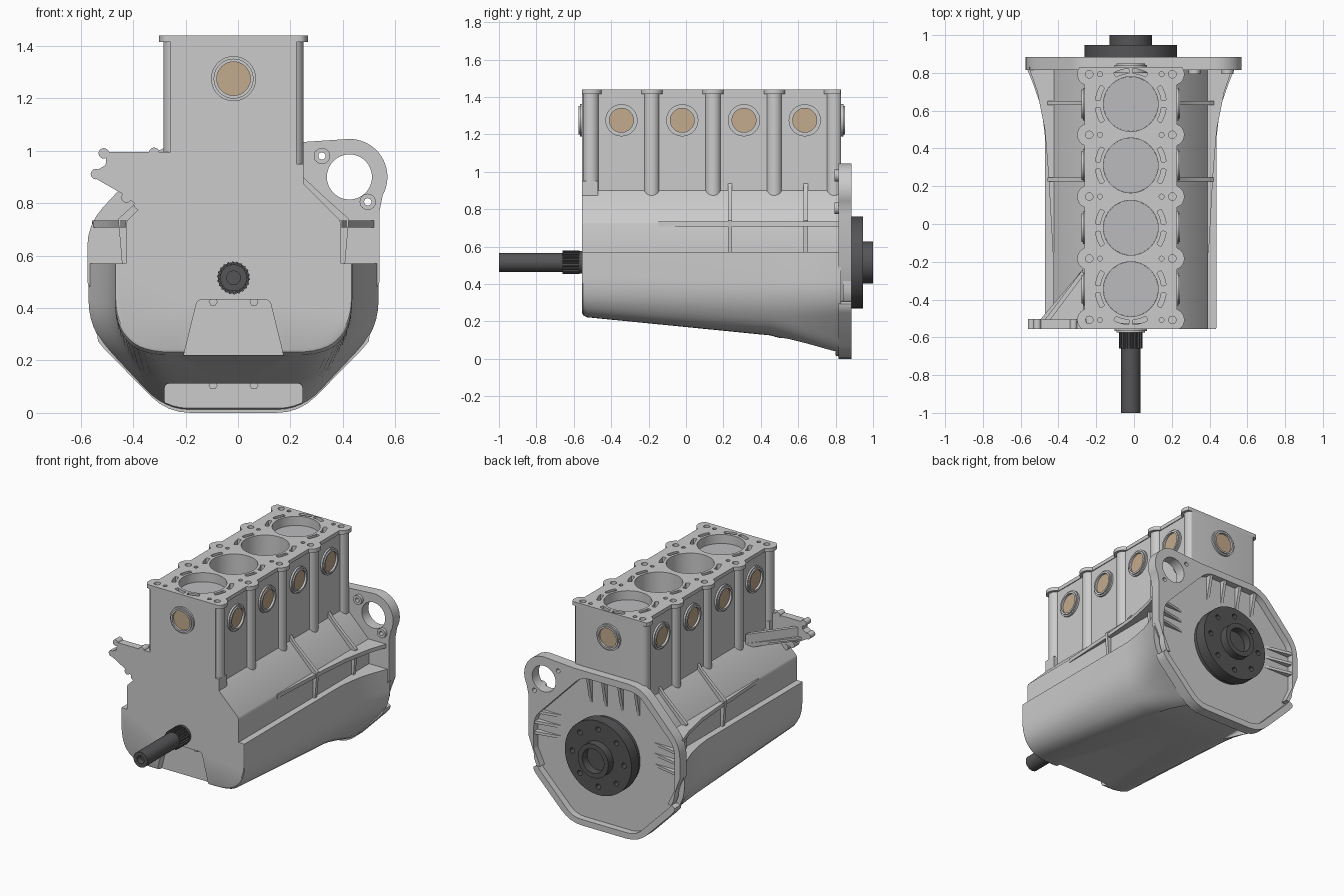
import bpy, bmesh
from math import sin, cos, pi, acos, radians
from mathutils import Matrix, Vector

if "Cube" in bpy.data.objects:
    bpy.data.objects.remove(bpy.data.objects["Cube"])

C = -0.017                      # engine centre line in x
BORES = [-0.345, -0.02, 0.31, 0.635]
BUMPS = [-0.508, -0.183, 0.145, 0.472, 0.793]
Y0, Y1 = -0.555, 0.83
CRANK = (C, 0.515)


def material(name, col):
    m = bpy.data.materials.new(name)
    m.diffuse_color = (*col, 1)
    m.use_nodes = True
    m.node_tree.nodes["Principled BSDF"].inputs["Base Color"].default_value = m.diffuse_color
    return m


DARK = material("dark_steel", (0.09, 0.09, 0.095))
TAN = material("tan_plug", (0.55, 0.40, 0.27))
PISTON = material("piston_alloy", (0.5, 0.5, 0.52))
AXES = {'x': Matrix(((0, 0, 1), (1, 0, 0), (0, 1, 0))),
        'y': Matrix(((1, 0, 0), (0, 0, -1), (0, 1, 0))),
        'z': Matrix.Identity(3)}


def finish(name, me, mat=None):
    bm = bmesh.new()
    bm.from_mesh(me)
    bmesh.ops.remove_doubles(bm, verts=bm.verts, dist=1e-5)
    bmesh.ops.recalc_face_normals(bm, faces=bm.faces)
    bm.to_mesh(me)
    bm.free()
    ob = bpy.data.objects.new(name, me)
    bpy.context.collection.objects.link(ob)
    if mat:
        me.materials.clear()
        me.materials.append(mat)
    return ob


def plate(name, loops, lo, hi, axis, mat=None):
    """Extrude an outline (first loop) with holes (other loops) from lo to hi along axis."""
    cu = bpy.data.curves.new(name, 'CURVE')
    cu.dimensions, cu.fill_mode, cu.extrude = '2D', 'BOTH', (hi - lo) / 2
    for lp in loops:
        sp = cu.splines.new('POLY')
        sp.points.add(len(lp) - 1)
        for p, (u, v) in zip(sp.points, lp):
            p.co = (u, v, 0, 1)
        sp.use_cyclic_u = True
    tmp = bpy.data.objects.new("tmp", cu)
    bpy.context.collection.objects.link(tmp)
    bpy.context.view_layer.update()
    me = bpy.data.meshes.new_from_object(tmp.evaluated_get(bpy.context.evaluated_depsgraph_get()))
    bpy.data.objects.remove(tmp)
    shift = Vector([(lo + hi) / 2 if a == axis else 0 for a in 'xyz'])
    me.transform(Matrix.Translation(shift) @ AXES[axis].to_4x4())
    return finish(name, me, mat)


def circle(c, r, n=32):
    return [(c[0] + r * cos(2 * pi * i / n), c[1] + r * sin(2 * pi * i / n)) for i in range(n)]


def rounded(pts, r, n=4, closed=True):
    out = []
    for i, p in enumerate(pts):
        if not closed and i in (0, len(pts) - 1):
            out.append(p)
            continue
        p, a, b = Vector(p), Vector(pts[i - 1]), Vector(pts[(i + 1) % len(pts)])
        s = p + (a - p).normalized() * min(r, (a - p).length * .45)
        e = p + (b - p).normalized() * min(r, (b - p).length * .45)
        for k in range(n + 1):
            t = k / n
            out.append(tuple(s * (1 - t) ** 2 + p * 2 * t * (1 - t) + e * t * t))
    return out


def mirrored(half):
    return [(C + u, v) for u, v in half] + [(C - u, v) for u, v in reversed(half)]


def cut(ob, cutter):
    m = ob.modifiers.new("cut", 'BOOLEAN')
    m.operation, m.object, m.solver = 'DIFFERENCE', cutter, 'EXACT'
    bpy.context.view_layer.objects.active = ob
    bpy.ops.object.modifier_apply(modifier=m.name)
    bpy.data.objects.remove(cutter)


# Cylinder block and deck: scalloped outline with bores, coolant slots and bolt holes
def scalloped(wall, r, centre=0.224):
    a = acos((wall - centre) / r)
    half = [(wall, Y0)]
    for y in BUMPS:
        for k in range(13):
            t = -a + 2 * a * k / 12
            half.append((centre + r * cos(t), min(max(y + r * sin(t), Y0), Y1)))
    return mirrored(half + [(wall, Y1)])


def slot(y, deg):
    arc = [(R, deg + d) for R, ds in ((0.188, range(-13, 14, 2)), (0.163, range(13, -14, -2))) for d in ds]
    return rounded([(C + R * cos(radians(d)), y + R * sin(radians(d))) for R, d in arc], 0.008, 1)


holes = [circle((C, y), 0.145, 64) for y in BORES]
for y in BORES:
    holes += [slot(y, d) for d in (19, -19, 161, 199)]
holes += [slot(BORES[0], d) for d in (254, 286)] + [slot(BORES[3], d) for d in (74, 106)]
for y in BUMPS:
    for s in (-1, 1):
        holes += [circle((C + s * 0.22, y), 0.02, 16), circle((C + s * 0.163, y), 0.013, 12)]
plate("cylinder_block", [scalloped(0.24, 0.043)] + holes, 0.86, 1.416, 'z')
plate("deck", [scalloped(0.245, 0.06)] + holes, 1.415, 1.44, 'z')
for i, y in enumerate(BORES):
    plate("piston", [circle((C, y), 0.1445, 64)], 0.87, 1.38 if i in (0, 3) else 1.1, 'z', PISTON)


# Core plugs with raised rims
def plug(c, face, out, axis):
    def span(d):
        return sorted((face - out * 0.03, face + out * d))
    plate("plug_rim", [circle(c, 0.086, 40), circle(c, 0.064, 40)], *span(0.012), axis)
    plate("plug_lip", [circle(c, 0.076, 40), circle(c, 0.064, 40)], *span(0.02), axis)
    plate("core_plug", [circle(c, 0.065, 40)], *span(0.006), axis, TAN)


for y in BORES:
    for s in (-1, 1):
        plug((y, 1.275), C + s * 0.24, s, 'x')
plug((C, 1.275), Y0, -1, 'y')
plug((C, 1.275), Y1, 1, 'y')

# Crankcase and its side ribs
plate("crankcase", [mirrored([(0.24, 0.9), (0.405, 0.735), (0.41, 0.72), (0.41, 0.56)])], Y0, 0.82, 'y')
plate("crankcase_front", [mirrored([(0.266, 0.95), (0.266, 0.87), (0.24, 0.85)])], Y0, -0.47, 'y')
for s in (-1, 1):
    def side(pts):
        return [(C + s * u, v) for u, v in pts]
    for y in (0.235, 0.64):
        rib = [(0.23, 0.95), (0.265, 0.9), (0.34, 0.83), (0.44, 0.74), (0.425, 0.565), (0.38, 0.565), (0.23, 0.85)]
        plate("vertical_rib", [side(rib)], y - 0.011, y + 0.011, 'y')
    plate("side_rib", [side([(0.38, -0.15), (0.413, -0.15), (0.435, 0.25), (0.455, 0.5), (0.495, 0.7),
                             (0.54, 0.83), (0.38, 0.83)])], 0.708, 0.733, 'z')

# Oil pan: lofted sections (y, half width, shoulder z, floor half width, floor z)
bm = bmesh.new()
rings = []
for y, w, zs, wb, zb in ((Y0, 0.45, 0.345, 0.34, 0.243), (-0.55, 0.453, 0.338, 0.35, 0.232),
                         (-0.53, 0.453, 0.33, 0.36, 0.222), (0.45, 0.453, 0.31, 0.33, 0.125),
                         (0.55, 0.465, 0.31, 0.31, 0.098), (0.65, 0.485, 0.31, 0.29, 0.066),
                         (0.75, 0.52, 0.31, 0.275, 0.034), (0.83, 0.553, 0.32, 0.26, 0.008)):
    half = rounded([(w, 0.57), (w, zs), (wb, zb), (0.05, zb)], 0.11, 6, False)
    rings.append([bm.verts.new((u, y, z)) for u, z in mirrored(half)])
n = len(rings[0])
for a, b in zip(rings, rings[1:]):
    for i in range(n):
        bm.faces.new((a[i], a[(i + 1) % n], b[(i + 1) % n], b[i]))
bm.faces.new(rings[0])
bm.faces.new(rings[-1])
me = bpy.data.meshes.new("oil_pan")
bm.to_mesh(me)
bm.free()
pan = finish("oil_pan", me)
cut(pan, plate("front_notch", [rounded([(-0.155, 0.432), (0.121, 0.432), (0.19, 0.15), (-0.224, 0.15)], 0.02)],
               -0.7, -0.505, 'y'))
cut(pan, plate("rear_notch", [rounded([(-0.28, 0.112), (0.246, 0.112), (0.246, -0.1), (-0.28, -0.1)], 0.02)],
               0.3, 0.8, 'y'))
for x in (-0.095, 0.061):
    for z, y in ((0.424, -0.53), (0.105, 0.77)):
        plate("pan_bolt", [circle((x, z), 0.017, 6)], y, y + 0.035, 'y')

# Rear bell flange with starter ear, raised rim and ribs
EAR = (0.425, 0.9)
ear_arc = [(EAR[0] + 0.145 * cos(radians(a)), EAR[1] + 0.145 * sin(radians(a))) for a in range(90, -36, -7)]
low = [(0.54, 0.31), (0.235, 0.0), (-0.27, 0.0), (-0.575, 0.31)]
outer = rounded(low, 0.09)
outer += rounded([(-0.575, 0.5), (-0.575, 0.72), (-0.285, 1.03), (0.2, 1.03)], 0.09, 4, False)
outer += ear_arc + [(0.54, 0.77), (0.54, 0.5)]
inner = rounded([(-0.535, 0.33), (-0.535, 0.70), (-0.265, 0.985), (0.15, 0.985), (0.5, 0.625),
                 (0.5, 0.33), (0.215, 0.04), (-0.25, 0.04)], 0.06)
bolts = [(0.32, 0.98), (0.495, 0.805)]
ear_holes = [circle(EAR, 0.086, 48)] + [circle(b, 0.014, 16) for b in bolts]
plate("flange_wall", [outer] + ear_holes, 0.815, 0.841, 'y')
plate("flange_rim", [outer, inner] + ear_holes, 0.84, 0.885, 'y')
for b in bolts:
    plate("ear_boss", [circle(b, 0.031, 24), circle(b, 0.014, 16)], 0.795, 0.82, 'y')
for x in (-0.24, -0.12, 0.0, 0.11):
    plate("bell_rib", [[(0.835, 0.99), (0.88, 0.99), (0.838, 0.80), (0.835, 0.80)]], x - 0.01, x + 0.01, 'x')
for s, edge in ((-1, -0.54), (1, 0.505)):
    for z in (0.52, 0.59, 0.66):
        tip = edge - s * 0.2
        plate("bell_side_rib", [[(edge, 0.835), (edge, 0.88), (tip, 0.838), (tip, 0.835)]], z - 0.009, z + 0.009, 'z')

# Crankshaft: nose, splined gear, rear flywheel flange and hub
plate("crank_nose", [circle(CRANK, 0.051)], -0.96, -0.5, 'y', DARK)
plate("crank_nose_tip", [circle(CRANK, 0.051), circle(CRANK, 0.026)], -1.0, -0.96, 'y', DARK)
teeth = []
for i in range(22):
    for k, r in ((0, 0.054), (0.4, 0.054), (0.55, 0.063), (0.85, 0.063)):
        t = 2 * pi * (i + k) / 22
        teeth.append((CRANK[0] + r * cos(t), CRANK[1] + r * sin(t)))
plate("timing_gear", [teeth], -0.66, -0.57, 'y', DARK)
plate("front_seal", [circle(CRANK, 0.06)], -0.572, -0.55, 'y', DARK)
bolt_ring = [circle(p, 0.017, 16) for p in circle(CRANK, 0.19, 8)]
plate("flywheel_flange", [circle(CRANK, 0.245, 64)] + bolt_ring, 0.87, 0.947, 'y', DARK)
plate("flange_back", [circle(CRANK, 0.235, 64)], 0.83, 0.875, 'y', DARK)
plate("rear_hub", [circle(CRANK, 0.112, 48), circle(CRANK, 0.08, 48)], 0.94, 1.0, 'y', DARK)

# Front accessory bracket with bosses and gusset
plate("bracket", [[(-0.25, 0.995), (-0.5, 0.995), (-0.505, 0.945), (-0.545, 0.922), (-0.54, 0.892), (-0.44, 0.835),
                   (-0.415, 0.815), (-0.37, 0.785), (-0.25, 0.82)]], Y0, -0.505, 'y')
for c in ((-0.512, 0.99), (-0.542, 0.911), (-0.32, 0.992), (-0.425, 0.822), (-0.378, 0.795)):
    plate("bracket_boss", [circle(c, 0.02, 20)], Y0, -0.503, 'y')
plate("bracket_gusset", [[(-0.475, -0.51), (-0.27, -0.24), (-0.27, -0.275), (-0.445, -0.51)]], 0.86, 0.95, 'z')
plate("bracket_web", [[(-0.5, -0.51), (-0.27, -0.24), (-0.25, -0.51)]], 0.875, 0.89, 'z')

for ob in bpy.data.objects:
    ob.select_set(True)
bpy.context.view_layer.objects.active = pan
bpy.ops.object.shade_smooth_by_angle(angle=radians(30))
